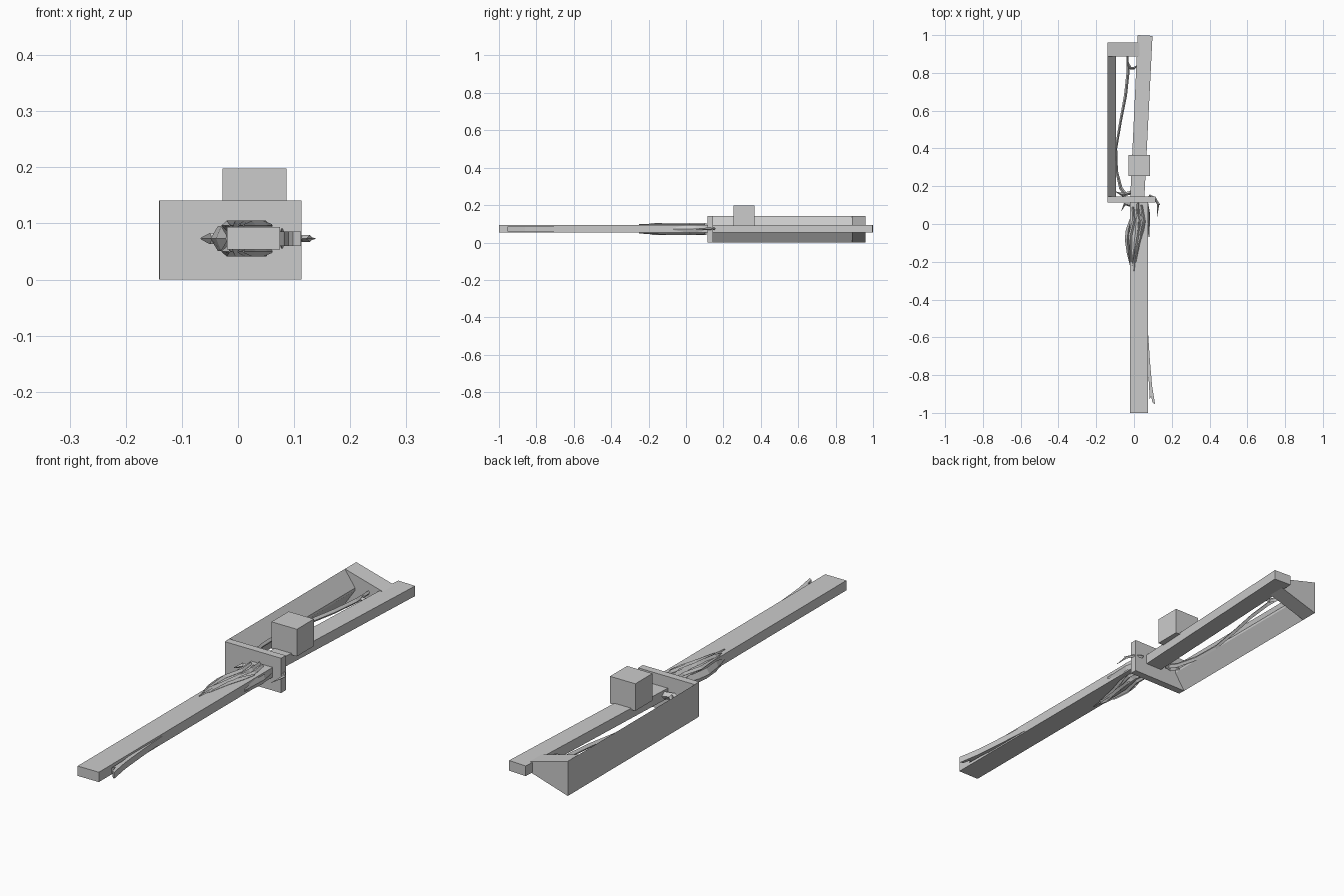
import bpy, bmesh, math
from mathutils import Vector

grey = bpy.data.materials.new("plain grey")
grey.diffuse_color = (0.6, 0.6, 0.6, 1)
MID = 0.073  # height of the blade's middle plane


def make(name, verts, faces):
    me = bpy.data.meshes.new(name)
    me.from_pydata(verts, [], faces)
    bm = bmesh.new()
    bm.from_mesh(me)
    bmesh.ops.recalc_face_normals(bm, faces=bm.faces)
    bm.to_mesh(me)
    bm.free()
    me.materials.append(grey)
    ob = bpy.data.objects.new(name, me)
    bpy.context.collection.objects.link(ob)
    return ob


def loft(name, rings):
    """Skin matching rings of points and cap both ends."""
    n = len(rings[0])
    verts = [p for r in rings for p in r]
    faces = [tuple(range(n)), tuple(range(len(verts) - n, len(verts)))]
    for i in range(len(rings) - 1):
        for j in range(n):
            k = (j + 1) % n
            faces.append((i * n + j, i * n + k, (i + 1) * n + k, (i + 1) * n + j))
    return make(name, verts, faces)


def slab(name, outline, z0, z1):
    return loft(name, [[(x, y, z) for x, y in outline] for z in (z0, z1)])


def box(name, x0, x1, y0, y1, z0, z1):
    return slab(name, [(x0, y0), (x1, y0), (x1, y1), (x0, y1)], z0, z1)


def ribbon(name, path, z, h):
    """Diamond-section strand through (x, y, width) points."""
    rings = []
    for i, (x, y, w) in enumerate(path):
        a, b = path[max(i - 1, 0)], path[min(i + 1, len(path) - 1)]
        d = Vector((b[0] - a[0], b[1] - a[1])).normalized()
        sx, sy = -d.y * w / 2, d.x * w / 2
        t = h / 2 * min(1, w / 0.012)
        rings.append([(x + sx, y + sy, z), (x, y, z + t), (x - sx, y - sy, z), (x, y, z - t)])
    return loft(name, rings)


# Blade, tilted grip, cross plate and block
box("blade", -0.02, 0.075, -1, 0.12, 0.054, 0.094)
slab("grip", [(-0.02, 0.14), (0.055, 0.14), (0.098, 0.996), (0.02, 1.0)], 0.053, 0.094)
box("cross_plate", -0.14, 0.113, 0.115, 0.145, 0, 0.141)
box("sight_block", -0.028, 0.086, 0.255, 0.365, 0.088, 0.198)

# Hand guard bar with a ridge facing the grip, and the arm joining it to the grip
loft("guard_bar", [[(-0.141, y, 0), (-0.141, y, 0.141), (-0.095, y, 0.076), (-0.095, y, 0.066)]
                   for y in (0.13, 0.93)])
loft("guard_arm", [[(x, 0.887, z0), (x, 0.96, z0), (x, 0.96, z1), (x, 0.887, z1)]
                   for x, z0, z1 in ((-0.141, 0, 0.141), (0.03, 0.053, 0.094))])

# Vine inside the hand guard
ribbon("guard_vine", [(-0.04, 0.15, 0.02), (-0.07, 0.19, 0.018), (-0.092, 0.28, 0.014),
                      (-0.095, 0.4, 0.012), (-0.07, 0.55, 0.014), (-0.045, 0.68, 0.016),
                      (-0.032, 0.8, 0.016), (-0.035, 0.89, 0.01)], MID, 0.02)
ribbon("vine_hook", [(-0.035, 0.86, 0.008), (-0.02, 0.825, 0.016), (0.0, 0.825, 0.014),
                     (0.02, 0.84, 0.006)], MID, 0.02)
ribbon("vine_root", [(-0.095, 0.17, 0.003), (-0.06, 0.155, 0.02), (-0.02, 0.165, 0.02),
                     (0.0, 0.19, 0.01)], MID, 0.03)

# Claws at the ends of the cross plate
ribbon("right_claw", [(0.08, 0.152, 0.012), (0.112, 0.135, 0.014), (0.128, 0.105, 0.012),
                      (0.122, 0.04, 0.002)], MID, 0.012)
ribbon("right_claw_tip", [(0.112, 0.125, 0.012), (0.128, 0.112, 0.01), (0.138, 0.1, 0.002)], MID, 0.008)
ribbon("left_claw", [(-0.02, 0.1, 0.016), (-0.05, 0.105, 0.014), (-0.066, 0.07, 0.002)], MID, 0.02)

# Flame ornament: a raised body through the blade with streaks over both faces
ribbon("flame_core", [(0.02, 0.11, 0.03), (0.025, 0.05, 0.05), (0.02, -0.03, 0.07),
                      (0.01, -0.1, 0.055), (-0.005, -0.18, 0.03), (-0.015, -0.27, 0.003)], MID, 0.064)
streaks = [
    [(-0.005, 0.09, 0.01), (0.0, 0.02, 0.016), (-0.02, -0.06, 0.02), (-0.015, -0.2, 0.003)],
    [(0.04, 0.1, 0.01), (0.05, 0.03, 0.016), (0.035, -0.04, 0.02), (0.02, -0.15, 0.003)],
    [(0.015, 0.08, 0.01), (0.03, 0.0, 0.016), (0.012, -0.08, 0.02), (0.0, -0.25, 0.003)],
    [(0.06, 0.02, 0.004), (0.045, -0.03, 0.016), (0.025, -0.1, 0.014), (0.01, -0.2, 0.003)],
]
for i, path in enumerate(streaks):
    for side, s in (("top", 1), ("bottom", -1)):
        ribbon(f"flame_streak_{side}_{i + 1}", path, MID + s * 0.023, 0.018)
ribbon("flame_left", [(-0.012, 0.04, 0.01), (-0.03, -0.03, 0.026), (-0.036, -0.08, 0.026),
                      (-0.03, -0.15, 0.018), (-0.02, -0.22, 0.003)], MID, 0.044)
ribbon("flame_right", [(0.072, 0.11, 0.006), (0.08, 0.05, 0.012), (0.077, 0.0, 0.014),
                       (0.079, -0.07, 0.004)], MID, 0.036)

# Hooked barb beside the blade end
slab("tip_barb", [(0.074, -0.57), (0.084, -0.72), (0.096, -0.86), (0.112, -0.955),
                  (0.098, -0.945), (0.09, -0.91), (0.082, -0.93), (0.08, -0.85), (0.074, -0.8)],
     0.06, 0.086)
